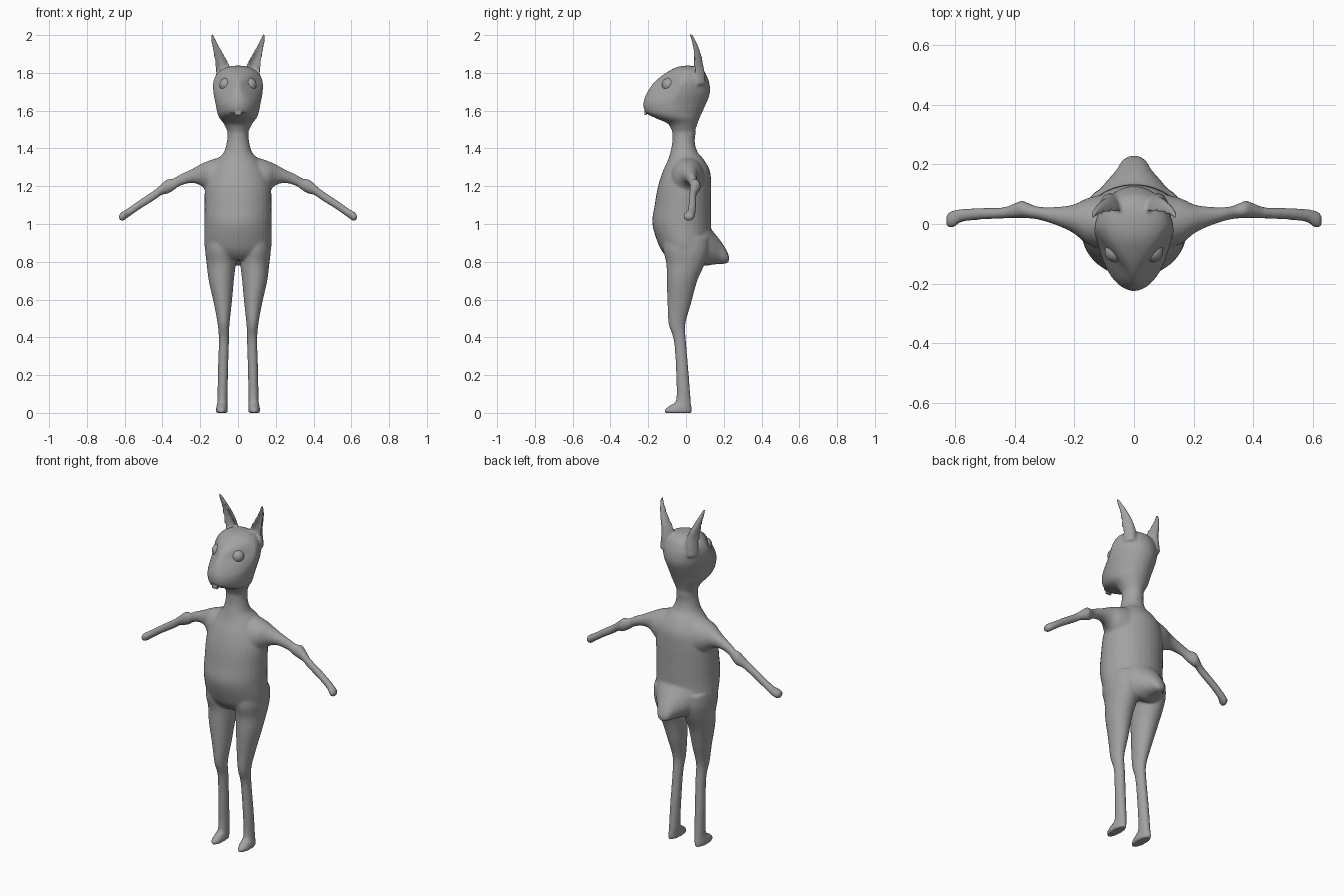
import bpy, bmesh, math
from mathutils import Vector

grey = bpy.data.materials.new("grey")
grey.diffuse_color = (0.36, 0.36, 0.36, 1)
SIDES = 32


def spline(a, b, c, d, t):
    return 0.5 * (2 * b + (c - a) * t + (2 * a - 5 * b + 4 * c - d) * t * t
                  + (3 * b - a - 3 * c + d) * t ** 3)


def loft(name, axis, rings, mirror=1, steps=5):
    """Rings: (position along axis, u min, u max, v min, v max, front taper, bend)."""
    rings = [Vector(tuple(r) + (0,) * (7 - len(r))) for r in rings]
    full = [rings[0]] + rings + [rings[-1]]
    path = [spline(*full[i:i + 4], k / steps)
            for i in range(len(rings) - 1) for k in range(steps)] + [rings[-1]]
    bm = bmesh.new()
    loops = []
    for p, u0, u1, v0, v1, taper, bend in path:
        loop = []
        for k in range(SIDES):
            a = math.tau * k / SIDES
            c, s = math.cos(a), math.sin(a)
            u = (u0 + u1) / 2 + (u1 - u0) / 2 * c * (1 - taper * max(0, -s))
            v = (v0 + v1) / 2 + (v1 - v0) / 2 * s - bend * c * c
            co = {"x": (p, u, v), "y": (u, p, v), "z": (u, v, p)}[axis]
            loop.append(bm.verts.new((co[0] * mirror, co[1], co[2])))
        loops.append(loop)
    for a, b in zip(loops, loops[1:]):
        for k in range(SIDES):
            j = (k + 1) % SIDES
            bm.faces.new((a[k], a[j], b[j], b[k]))
    bm.faces.new(loops[0][::-1])
    bm.faces.new(loops[-1])
    bmesh.ops.recalc_face_normals(bm, faces=bm.faces)
    me = bpy.data.meshes.new(name)
    bm.to_mesh(me)
    bm.free()
    me.materials.append(grey)
    ob = bpy.data.objects.new(name, me)
    bpy.context.collection.objects.link(ob)
    return ob


# Torso and neck
parts = [loft("body", "z", [
    (0.81, -0.10, 0.10, -0.08, 0.08), (0.84, -0.16, 0.16, -0.115, 0.11),
    (0.89, -0.178, 0.178, -0.145, 0.13), (1.00, -0.177, 0.177, -0.178, 0.133),
    (1.10, -0.177, 0.177, -0.166, 0.133), (1.20, -0.174, 0.174, -0.148, 0.133),
    (1.28, -0.15, 0.15, -0.122, 0.127), (1.34, -0.11, 0.11, -0.095, 0.095),
    (1.38, -0.075, 0.075, -0.083, 0.062), (1.43, -0.06, 0.06, -0.073, 0.047),
    (1.48, -0.055, 0.055, -0.072, 0.05), (1.56, -0.06, 0.06, -0.07, 0.05)])]

# Head, pinched in front at eye height
parts.append(loft("head", "z", [
    (1.48, -0.05, 0.05, -0.07, 0.045), (1.53, -0.075, 0.075, -0.095, 0.06),
    (1.56, -0.098, 0.098, -0.16, 0.072), (1.59, -0.11, 0.11, -0.214, 0.085, 0.1),
    (1.64, -0.12, 0.12, -0.225, 0.108, 0.15), (1.69, -0.13, 0.13, -0.21, 0.126, 0.4),
    (1.74, -0.133, 0.133, -0.178, 0.125, 0.65), (1.78, -0.122, 0.122, -0.135, 0.112, 0.4),
    (1.81, -0.098, 0.098, -0.09, 0.095, 0.1), (1.83, -0.06, 0.06, -0.05, 0.065),
    (1.838, -0.02, 0.02, -0.01, 0.03)]))

# Tail stub
parts.append(loft("tail", "y", [
    (0.02, -0.15, 0.15, 0.82, 1.06), (0.09, -0.13, 0.13, 0.78, 1.03),
    (0.14, -0.095, 0.095, 0.785, 0.965), (0.18, -0.06, 0.06, 0.788, 0.915),
    (0.21, -0.042, 0.042, 0.79, 0.87), (0.228, -0.02, 0.02, 0.80, 0.83)]))

for m in (-1, 1):
    # Legs and feet
    parts.append(loft("leg", "z", [
        (0.0, 0.056, 0.116, -0.113, 0.03), (0.018, 0.055, 0.117, -0.112, 0.03),
        (0.04, 0.056, 0.113, -0.085, 0.028), (0.07, 0.056, 0.109, -0.052, 0.025),
        (0.20, 0.053, 0.107, -0.052, 0.015), (0.38, 0.048, 0.102, -0.064, 0.0),
        (0.47, 0.045, 0.108, -0.092, -0.003), (0.58, 0.033, 0.128, -0.098, 0.027),
        (0.70, 0.022, 0.155, -0.102, 0.06), (0.79, 0.012, 0.166, -0.104, 0.10),
        (0.86, 0.01, 0.174, -0.12, 0.12), (0.93, 0.01, 0.172, -0.12, 0.12)], m))
    # Arms with elbow knob and hooked hand
    parts.append(loft("arm", "x", [
        (0.04, -0.09, 0.10, 1.12, 1.365), (0.10, -0.085, 0.10, 1.13, 1.352),
        (0.16, -0.065, 0.085, 1.17, 1.333), (0.20, -0.033, 0.066, 1.205, 1.315),
        (0.25, -0.008, 0.058, 1.217, 1.288), (0.31, 0.012, 0.057, 1.20, 1.26),
        (0.345, 0.018, 0.066, 1.175, 1.24), (0.375, 0.02, 0.078, 1.16, 1.237),
        (0.405, 0.02, 0.068, 1.153, 1.212), (0.44, 0.018, 0.056, 1.128, 1.182),
        (0.52, 0.014, 0.054, 1.078, 1.128), (0.58, 0.006, 0.05, 1.036, 1.086),
        (0.605, -0.012, 0.046, 1.018, 1.07), (0.623, -0.012, 0.038, 1.018, 1.058),
        (0.63, -0.005, 0.025, 1.03, 1.046)], m))
    # Cupped pointed ears
    parts.append(loft("ear", "z", [
        (1.74, 0.05, 0.118, 0.055, 0.105, 0, 0.02),
        (1.80, 0.042, 0.118, 0.06, 0.10, 0, 0.03),
        (1.84, 0.045, 0.121, 0.062, 0.092, 0, 0.035),
        (1.89, 0.07, 0.128, 0.055, 0.083, 0, 0.03),
        (1.95, 0.104, 0.139, 0.038, 0.062, 0, 0.015),
        (2.005, 0.132, 0.146, 0.018, 0.034)], m))

# Fuse everything into one smooth skin
bpy.ops.object.select_all(action="DESELECT")
for p in parts:
    p.select_set(True)
body = parts[0]
bpy.context.view_layer.objects.active = body
bpy.ops.object.join()
fuse = body.modifiers.new("fuse", "REMESH")
fuse.mode = "VOXEL"
fuse.voxel_size = 0.007
fuse.use_smooth_shade = True
relax = body.modifiers.new("relax", "SMOOTH")
relax.factor = 0.5
relax.iterations = 7
for mod in ("fuse", "relax"):
    bpy.ops.object.modifier_apply(modifier=mod)
body.data.materials.clear()
body.data.materials.append(grey)
bpy.ops.object.shade_smooth()


def ball(name, loc, size):
    bpy.ops.mesh.primitive_uv_sphere_add(segments=24, ring_count=16, location=loc)
    ob = bpy.context.object
    ob.name = name
    ob.scale = size
    ob.data.materials.append(grey)
    bpy.ops.object.shade_smooth()


# Eyes
for m, side in ((-1, "left"), (1, "right")):
    ball(side + "_eye", (m * 0.064, -0.092, 1.737), (0.034, 0.036, 0.036))

# Lip ridge and front teeth
ball("lip", (0, -0.165, 1.588), (0.056, 0.053, 0.005))
for x in (-0.0085, 0.0085):
    bpy.ops.mesh.primitive_cube_add(size=1, location=(x, -0.213, 1.588))
    tooth = bpy.context.object
    tooth.name = "tooth"
    tooth.scale = (0.015, 0.012, 0.024)
    tooth.data.materials.append(grey)
